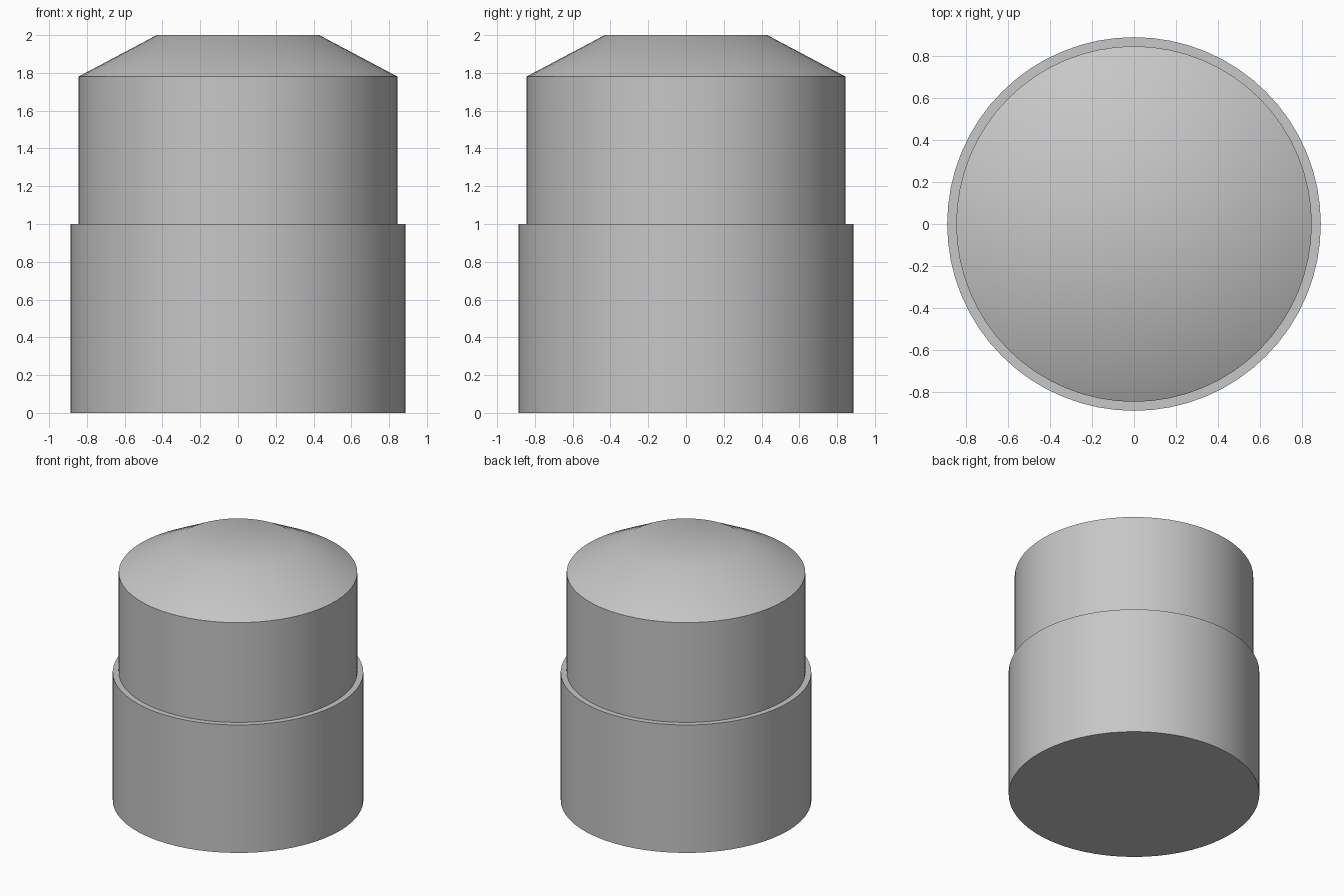
import bpy, bmesh, math

cube = bpy.data.objects.get("Cube")
if cube:
    bpy.data.objects.remove(cube, do_unlink=True)

SEGMENTS = 64

grey = bpy.data.materials.new("plain_grey")
grey.use_nodes = True
colour = (0.57, 0.57, 0.57, 1)
grey.diffuse_color = colour
grey.node_tree.nodes["Principled BSDF"].inputs["Base Color"].default_value = colour


def turned_part(name, profile):
    """Spin a (radius, height) profile that starts and ends on the axis."""
    bm = bmesh.new()
    verts = [bm.verts.new((r, 0, z)) for r, z in profile]
    edges = [bm.edges.new(pair) for pair in zip(verts, verts[1:])]
    bmesh.ops.spin(bm, geom=verts + edges, cent=(0, 0, 0), axis=(0, 0, 1),
                   angle=math.tau, steps=SEGMENTS, use_merge=True)
    bmesh.ops.remove_doubles(bm, verts=bm.verts, dist=0.0001)
    bmesh.ops.recalc_face_normals(bm, faces=bm.faces)
    mesh = bpy.data.meshes.new(name)
    bm.to_mesh(mesh)
    bm.free()
    mesh.materials.append(grey)
    obj = bpy.data.objects.new(name, mesh)
    bpy.context.collection.objects.link(obj)
    bpy.ops.object.select_all(action="DESELECT")
    obj.select_set(True)
    bpy.context.view_layer.objects.active = obj
    bpy.ops.object.shade_smooth_by_angle(angle=math.radians(32))
    return obj


# One solid: wide base, narrow ledge, slimmer upper wall and tapered flat top
turned_part("stepped_cylinder", [
    (0, 0), (0.888, 0),
    (0.888, 1), (0.845, 1),
    (0.845, 1.78), (0.43, 2), (0, 2),
])
